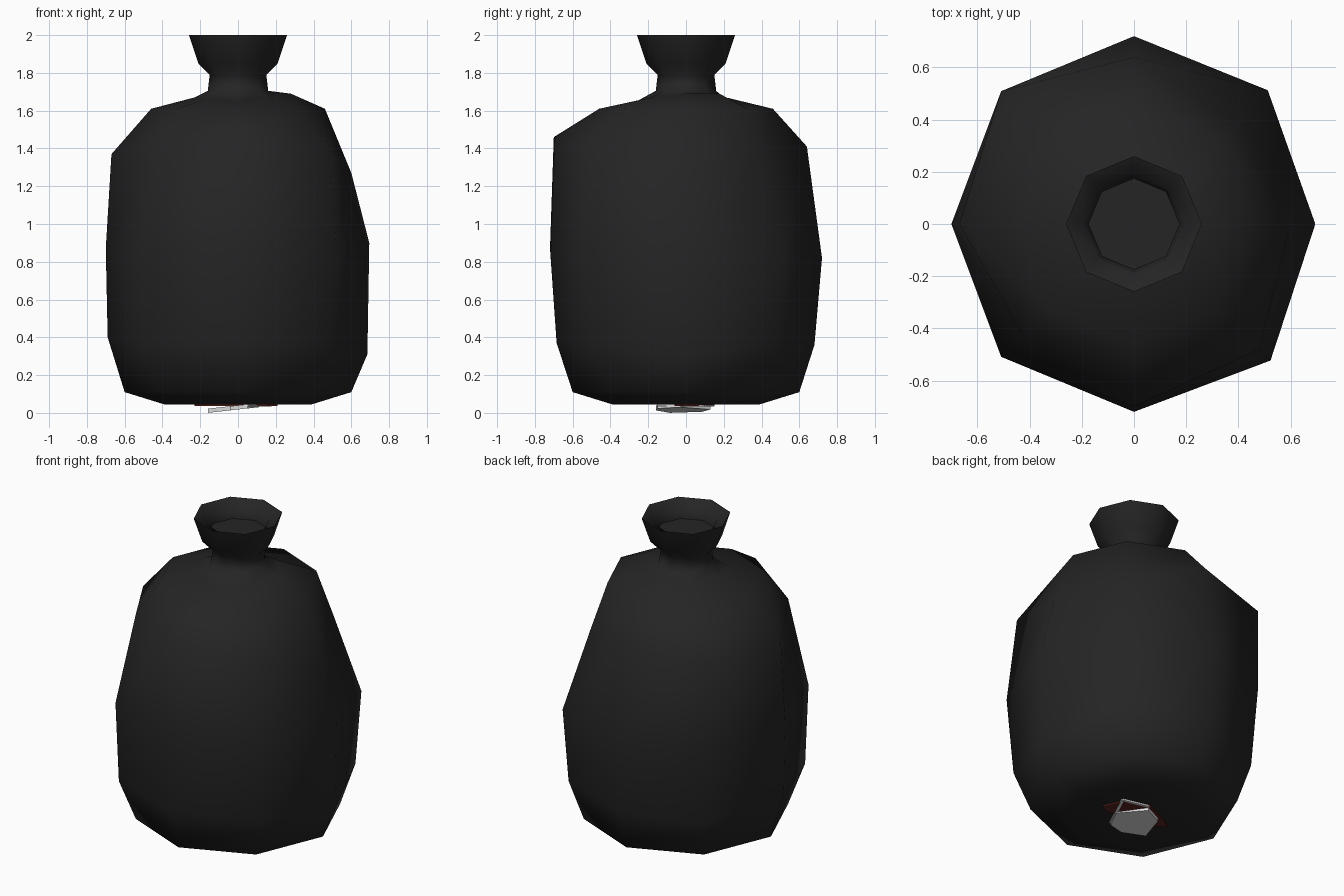
import bpy, bmesh, math
from mathutils import Matrix, Vector

if "Cube" in bpy.data.objects:
    bpy.data.objects.remove(bpy.data.objects["Cube"])


def material(name, rgb):
    m = bpy.data.materials.new(name)
    m.diffuse_color = (*rgb, 1)
    m.use_nodes = True
    m.node_tree.nodes["Principled BSDF"].inputs["Base Color"].default_value = m.diffuse_color
    return m


BLACK = material("black cloth", (0.018, 0.018, 0.018))
RED = material("dark red", (0.10, 0.016, 0.012))
WHITE = material("off white", (0.75, 0.75, 0.75))


def finish(bm, name, mat, angle=None):
    bmesh.ops.recalc_face_normals(bm, faces=bm.faces)
    me = bpy.data.meshes.new(name)
    bm.to_mesh(me)
    bm.free()
    me.materials.append(mat)
    ob = bpy.data.objects.new(name, me)
    bpy.context.collection.objects.link(ob)
    if angle:
        bpy.context.view_layer.objects.active = ob
        ob.select_set(True)
        bpy.ops.object.shade_smooth_by_angle(angle=math.radians(angle))
        ob.select_set(False)
    return ob


# Sack: eight-sided rings (radius, height); lists give each direction from +x
rings = [
    (0.39, 0.045),
    (0.60, 0.11),
    ([0.685, 0.69, 0.68, 0.68, 0.69, 0.70, 0.685, 0.70],
     [0.31, 0.36, 0.36, 0.34, 0.40, 0.36, 0.37, 0.36]),
    ([0.695, 0.725, 0.72, 0.72, 0.70, 0.72, 0.72, 0.74],
     [0.90, 0.82, 0.82, 0.85, 0.87, 0.86, 0.87, 0.85]),
    ([0.60, 0.56, 0.64, 0.72, 0.67, 0.60, 0.70, 0.68],
     [1.27, 1.32, 1.41, 1.37, 1.37, 1.42, 1.46, 1.38]),
    (0.46, 1.61),
    ([0.28, 0.25, 0.17, 0.22, 0.23, 0.26, 0.27, 0.26],
     [1.69, 1.69, 1.68, 1.68, 1.67, 1.655, 1.645, 1.67]),
    (0.16, 1.705),
    (0.15, 1.79),
    (0.21, 1.85),
    (0.26, 2.0),
    (0.185, 1.96),   # inner lip
    (0.175, 1.90),   # gathered cloth inside the mouth
]
bm = bmesh.new()
loops = []
for r, z in rings:
    rs = r if isinstance(r, list) else [r] * 8
    zs = z if isinstance(z, list) else [z] * 8
    loops.append([bm.verts.new((rs[i] * math.cos(i * math.pi / 4),
                                rs[i] * math.sin(i * math.pi / 4), zs[i]))
                  for i in range(8)])
for a, b in zip(loops, loops[1:]):
    for i in range(8):
        j = (i + 1) % 8
        bm.faces.new((a[i], a[j], b[j], b[i]))
bm.faces.new(loops[0][::-1])
bm.faces.new(loops[-1])
finish(bm, "sack", BLACK, 75)


def plate(name, points, z, thick, mat, tilt=0):
    """Thin flat plate from an outline, optionally sloping along x."""
    bm = bmesh.new()
    f = bm.faces.new([bm.verts.new((x, y, z + tilt * x)) for x, y in points])
    g = bmesh.ops.extrude_face_region(bm, geom=[f])
    top = [v for v in g["geom"] if isinstance(v, bmesh.types.BMVert)]
    bmesh.ops.translate(bm, verts=top, vec=(0, 0, thick))
    return finish(bm, name, mat)


# Bits poking through the underside
plate("red_scrap", [(-0.23, 0.03), (-0.16, -0.02), (0.16, -0.06), (0.21, -0.03),
                    (0.155, 0.09), (0.0, 0.15), (-0.17, 0.07)], 0.036, 0.009, RED)
plate("white_scrap", [(-0.16, -0.085), (-0.04, -0.16), (0.05, -0.15), (0.11, -0.03),
                      (0.0, 0.13), (-0.11, 0.085)], 0.018, 0.022, WHITE, 0.11)
for n, (a, b) in enumerate([((0.05, -0.15), (0.17, 0.10)), ((0.17, 0.10), (0.0, 0.14))]):
    a, b = Vector(a), Vector(b)
    d = (b - a).normalized()
    side = Vector((-d.y, d.x)) * 0.008
    plate(f"white_edge_{n}", [a - side, b - side, b + side, a + side], 0.034, 0.009, WHITE)
